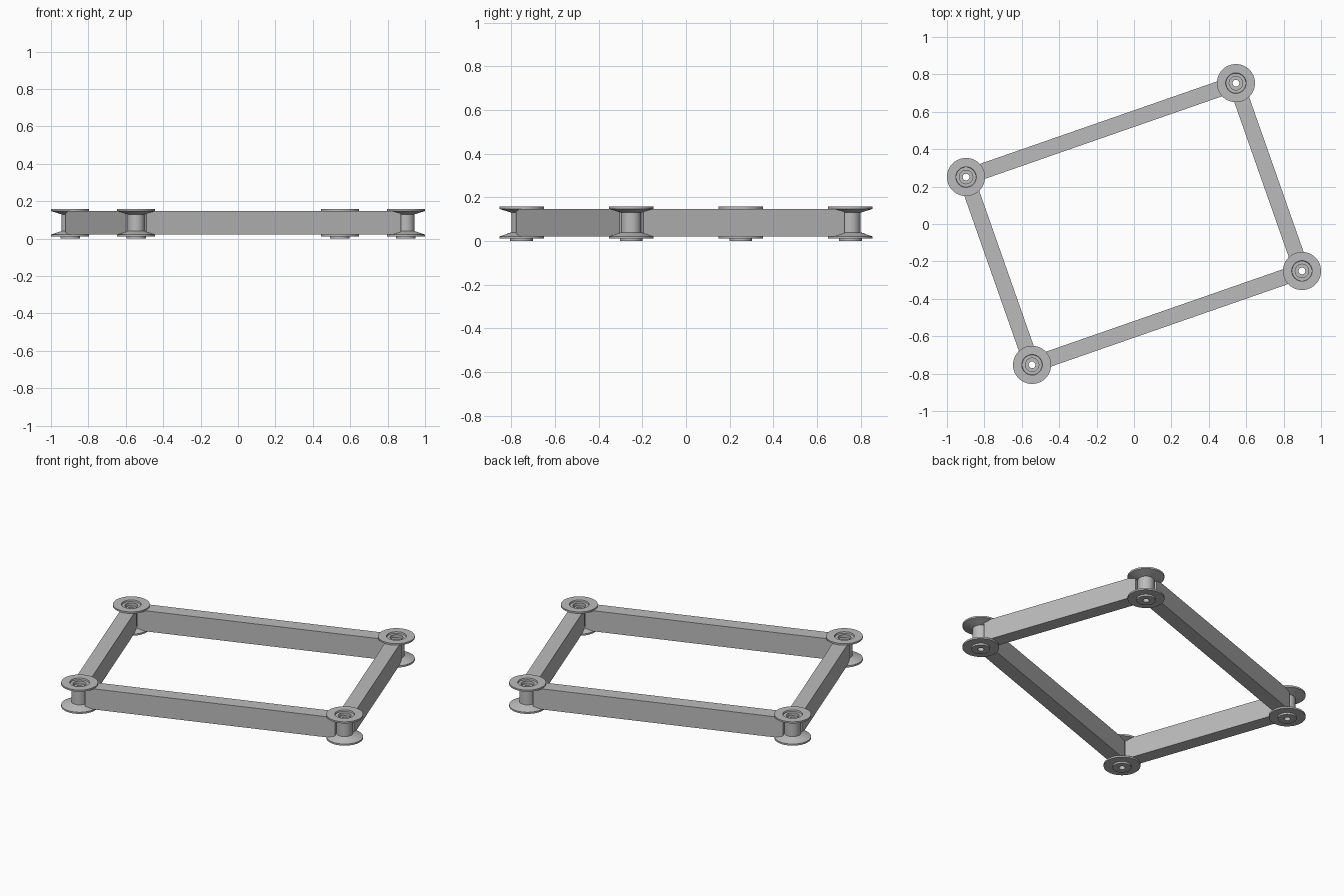
import bpy, bmesh, math
from mathutils import Vector, Matrix

if "Cube" in bpy.data.objects:
    bpy.data.objects.remove(bpy.data.objects["Cube"], do_unlink=True)

grey = bpy.data.materials.new("mid grey")
grey.use_nodes = True
colour = (0.5, 0.5, 0.5, 1)
grey.diffuse_color = colour
grey.node_tree.nodes["Principled BSDF"].inputs["Base Color"].default_value = colour

corners = [Vector(c) for c in ((0.545, 0.753), (-0.898, 0.251),
                               (-0.545, -0.753), (0.898, -0.251))]

# Closed spool section (radius, height): boss, lower flange, shaft, upper flange, recess, bore
SECTION = [(0.018, 0), (0.052, 0), (0.052, 0.011), (0.102, 0.011), (0.102, 0.021),
           (0.046, 0.04), (0.046, 0.13), (0.102, 0.147), (0.102, 0.157),
           (0.055, 0.157), (0.053, 0.148), (0.036, 0.148), (0.036, 0.13), (0.018, 0.13)]


def finish(name, bm):
    bmesh.ops.recalc_face_normals(bm, faces=bm.faces)
    mesh = bpy.data.meshes.new(name)
    bm.to_mesh(mesh)
    bm.free()
    mesh.materials.append(grey)
    obj = bpy.data.objects.new(name, mesh)
    bpy.context.collection.objects.link(obj)
    return obj


def spool(name, centre):
    bm = bmesh.new()
    verts = [bm.verts.new((r, 0, z)) for r, z in SECTION]
    edges = [bm.edges.new((v, verts[i - 1])) for i, v in enumerate(verts)]
    bmesh.ops.spin(bm, geom=verts + edges, cent=(0, 0, 0), axis=(0, 0, 1),
                   angle=math.tau, steps=48, use_merge=True)
    bmesh.ops.remove_doubles(bm, verts=bm.verts, dist=0.0001)
    obj = finish(name, bm)
    obj.location = (centre.x, centre.y, 0)
    bpy.ops.object.select_all(action='DESELECT')
    obj.select_set(True)
    bpy.context.view_layer.objects.active = obj
    bpy.ops.object.shade_smooth_by_angle(angle=math.radians(12))


def bar(name, a, b):
    # Straight flat-sided bar, butted into the shafts of two spools
    span = b - a
    length = span.length - 2 * 0.044
    bm = bmesh.new()
    bmesh.ops.create_cube(bm, size=1, matrix=Matrix.Diagonal((length, 0.084, 0.126, 1)))
    obj = finish(name, bm)
    mid = (a + b) / 2
    obj.location = (mid.x, mid.y, 0.0845)
    obj.rotation_euler.z = math.atan2(span.y, span.x)


spool_names = ("back_left_spool", "back_right_spool", "front_right_spool", "front_left_spool")
bar_names = ("back_bar", "right_bar", "front_bar", "left_bar")
for i, centre in enumerate(corners):
    spool(spool_names[i], centre)
    bar(bar_names[i], centre, corners[(i + 1) % 4])
